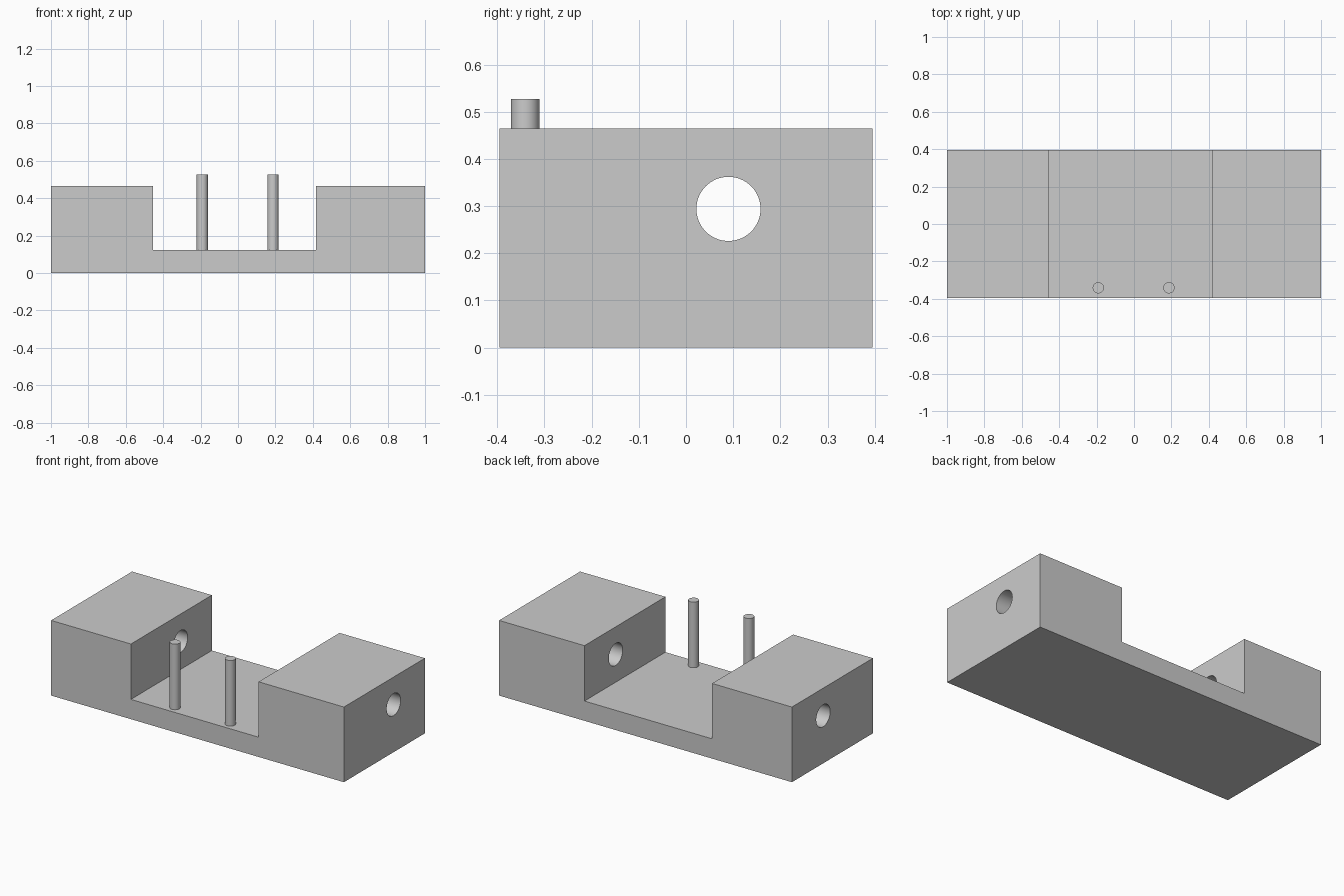
import bpy, bmesh, math
from mathutils import Matrix

cube = bpy.data.objects.get("Cube")
if cube:
    bpy.data.objects.remove(cube, do_unlink=True)

DEPTH = 0.79
FLOOR, TOP, PIN_TOP = 0.122, 0.464, 0.527

grey = bpy.data.materials.new("plain grey")
grey.use_nodes = True
colour = (0.6, 0.6, 0.6, 1)
grey.diffuse_color = colour
grey.node_tree.nodes["Principled BSDF"].inputs["Base Color"].default_value = colour


def add_object(name, bm):
    bmesh.ops.recalc_face_normals(bm, faces=bm.faces)
    mesh = bpy.data.meshes.new(name)
    bm.to_mesh(mesh)
    bm.free()
    mesh.materials.append(grey)
    obj = bpy.data.objects.new(name, mesh)
    bpy.context.collection.objects.link(obj)
    return obj


def cylinder(name, radius, length, matrix):
    bm = bmesh.new()
    bmesh.ops.create_cone(bm, cap_ends=True, segments=64, radius1=radius,
                          radius2=radius, depth=length, matrix=matrix)
    return add_object(name, bm)


def smooth(obj):
    bpy.ops.object.select_all(action='DESELECT')
    obj.select_set(True)
    bpy.context.view_layer.objects.active = obj
    bpy.ops.object.shade_smooth_by_angle(angle=math.radians(30))


# U-shaped body: front profile extruded through the depth
profile = [(-1, 0), (1, 0), (1, TOP), (0.417, TOP), (0.417, FLOOR),
           (-0.455, FLOOR), (-0.455, TOP), (-1, TOP)]
bm = bmesh.new()
front = bm.faces.new([bm.verts.new((x, -DEPTH / 2, z)) for x, z in profile])
back = bmesh.ops.extrude_face_region(bm, geom=[front])
bmesh.ops.translate(bm, vec=(0, DEPTH, 0),
                    verts=[g for g in back["geom"] if isinstance(g, bmesh.types.BMVert)])
body = add_object("body", bm)

# Round bore through both end blocks
bore = cylinder("bore_cutter", 0.068, 2.4,
                Matrix.Translation((0, 0.09, 0.294)) @ Matrix.Rotation(math.pi / 2, 4, 'Y'))
cut = body.modifiers.new("bore", 'BOOLEAN')
cut.operation = 'DIFFERENCE'
cut.solver = 'EXACT'
cut.object = bore
bpy.context.view_layer.objects.active = body
bpy.ops.object.modifier_apply(modifier=cut.name)
bpy.data.objects.remove(bore, do_unlink=True)
smooth(body)

# Two upright pins along the front edge of the floor
for name, x in (("right_pin", -0.191), ("left_pin", 0.187)):
    base = FLOOR - 0.02
    smooth(cylinder(name, 0.03, PIN_TOP - base,
                    Matrix.Translation((x, -0.341, (PIN_TOP + base) / 2))))
